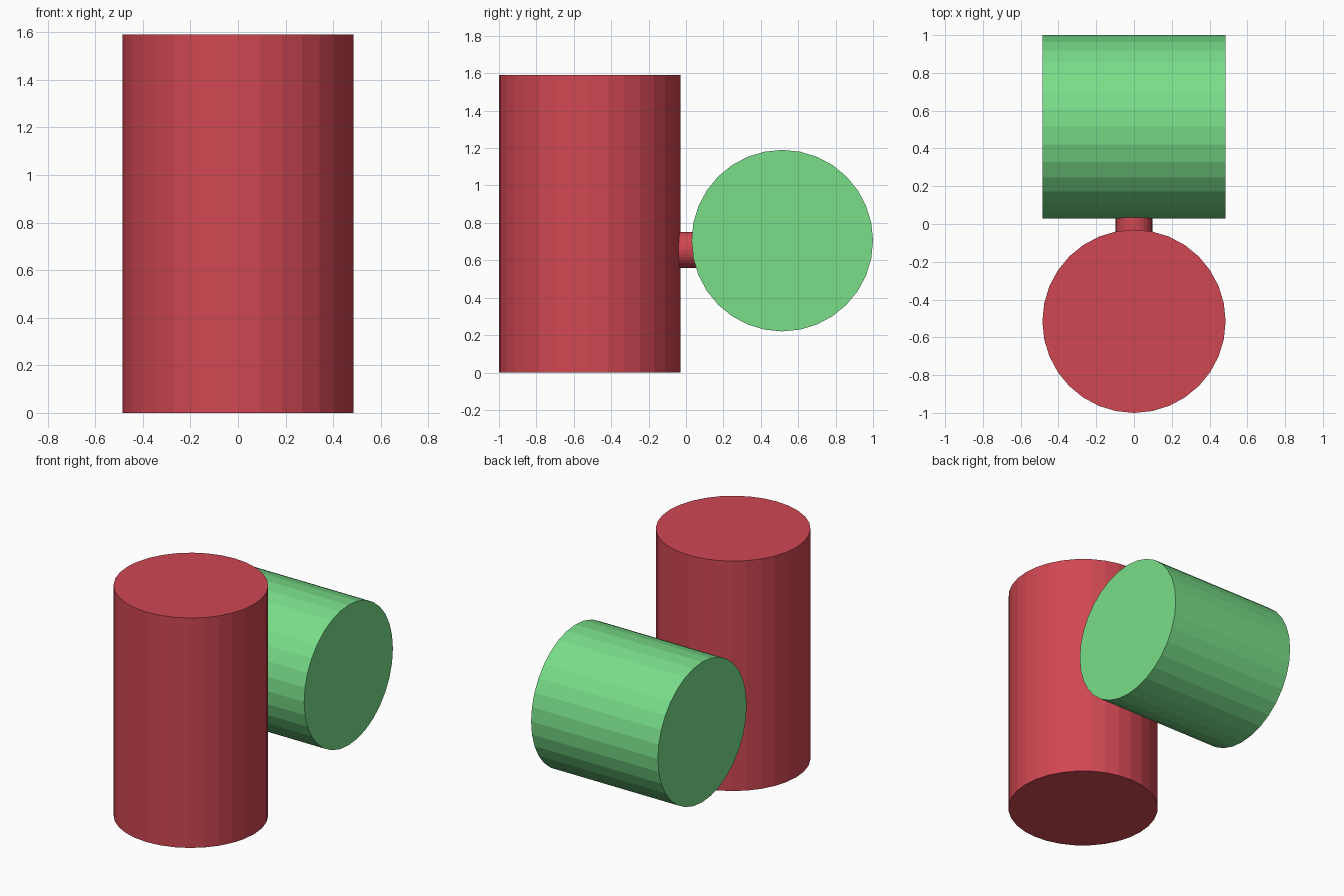
import bpy
from math import pi

cube = bpy.data.objects.get("Cube")
if cube:
    bpy.data.objects.remove(cube, do_unlink=True)


def make_material(name, rgb):
    mat = bpy.data.materials.new(name)
    mat.use_nodes = True
    color = (*rgb, 1.0)
    mat.diffuse_color = color
    mat.node_tree.nodes["Principled BSDF"].inputs["Base Color"].default_value = color
    return mat


def make_cylinder(name, radius, length, location, rotation, material):
    bpy.ops.mesh.primitive_cylinder_add(
        vertices=32, radius=radius, depth=length, location=location, rotation=rotation)
    obj = bpy.context.object
    obj.name = name
    obj.data.materials.append(material)
    return obj


red = make_material("red", (0.63, 0.063, 0.084))
green = make_material("green", (0.19, 0.73, 0.25))

RADIUS = 0.485
OFFSET = 1 - RADIUS

# Upright drum at the front
make_cylinder("upright_drum", RADIUS, 1.59, (0, -OFFSET, 0.795), (0, 0, 0), red)

# Drum lying across the back
make_cylinder("cross_drum", RADIUS, 2 * RADIUS, (0, OFFSET, 0.705), (0, pi / 2, 0), green)

# Short pin joining the two drums
make_cylinder("joining_pin", 0.097, 0.2, (0, 0, 0.655), (pi / 2, 0, 0), red)
